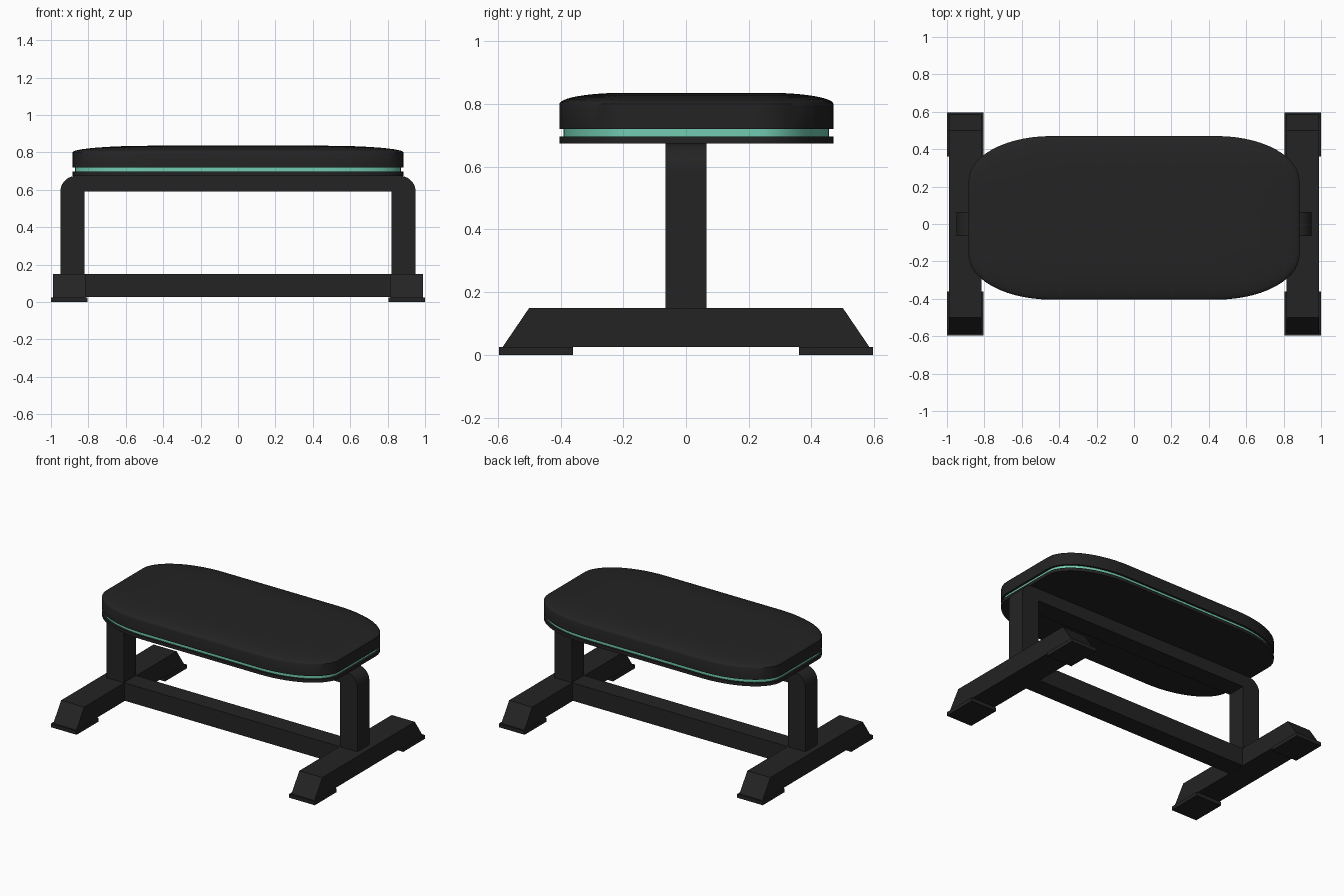
import bpy
import bmesh
from math import sin, cos, pi, radians

cube = bpy.data.objects.get("Cube")
if cube:
    bpy.data.objects.remove(cube, do_unlink=True)


def material(name, rgb):
    m = bpy.data.materials.new(name)
    m.use_nodes = True
    m.diffuse_color = (*rgb, 1)
    m.node_tree.nodes["Principled BSDF"].inputs["Base Color"].default_value = (*rgb, 1)
    return m


BLACK = material("matte black", (0.017, 0.017, 0.017))
TEAL = material("teal trim", (0.17, 0.60, 0.44))


def loft(name, rings, mat, smooth=False):
    """Skin matching rings of points and cap both ends."""
    bm = bmesh.new()
    loops = [[bm.verts.new(p) for p in ring] for ring in rings]
    for a, b in zip(loops, loops[1:]):
        for i in range(len(a)):
            j = (i + 1) % len(a)
            bm.faces.new((a[i], a[j], b[j], b[i]))
    bm.faces.new(loops[0][::-1])
    bm.faces.new(loops[-1])
    bmesh.ops.recalc_face_normals(bm, faces=bm.faces)
    mesh = bpy.data.meshes.new(name)
    bm.to_mesh(mesh)
    bm.free()
    mesh.materials.append(mat)
    ob = bpy.data.objects.new(name, mesh)
    bpy.context.collection.objects.link(ob)
    if smooth:
        bpy.ops.object.select_all(action='DESELECT')
        ob.select_set(True)
        bpy.context.view_layer.objects.active = ob
        bpy.ops.object.shade_smooth_by_angle(angle=radians(35))
    return ob


def box(name, x, y, z):
    ring = lambda h: [(x[0], y[0], h), (x[1], y[0], h), (x[1], y[1], h), (x[0], y[1], h)]
    return loft(name, [ring(z[0]), ring(z[1])], BLACK)


def extrude_y(name, profile, half, smooth=False):
    return loft(name, [[(x, y, z) for x, z in profile] for y in (-half, half)], BLACK, smooth)


# Seat layers share one outline: a rectangle with elliptical corners
SEAT_Y = 0.033
HALF_X, HALF_Y, RX, RY = 0.885, 0.437, 0.44, 0.24


def seat_ring(z, scale=1.0, inset=0.0):
    pts = []
    steps = 14
    for quarter, (sx, sy) in enumerate(((1, 1), (-1, 1), (-1, -1), (1, -1))):
        for i in range(steps + 1):
            a = (quarter + i / steps) * pi / 2
            x = sx * (HALF_X - RX) + (RX - inset) * cos(a)
            y = sy * (HALF_Y - RY) + (RY - inset) * sin(a)
            pts.append((x * scale, y * scale + SEAT_Y, z))
    return pts


loft("seat_board", [seat_ring(0.675), seat_ring(0.697)], BLACK, True)
loft("seat_trim", [seat_ring(0.697, inset=0.014), seat_ring(0.72, inset=0.014)], TEAL, True)

# Cushion with a softly domed top
dome = [seat_ring(0.80 + 0.036 * sin(t), 0.52 + 0.48 * cos(t))
        for t in (i / 12 * pi / 2 for i in range(13))]
loft("seat_cushion", [seat_ring(0.72)] + dome, BLACK, True)

# Arched frame: two posts joined by a top rail with rounded outer corners
R = 0.085
arc = [(0.865 + R * cos(i / 10 * pi / 2), 0.59 + R * sin(i / 10 * pi / 2)) for i in range(11)]
right_half = [(0.82, 0.59), (0.82, 0.15), (0.95, 0.15)] + arc
extrude_y("arched_frame", right_half + [(-x, z) for x, z in reversed(right_half)], 0.065, True)

# Lower crossbar
box("lower_crossbar", (-0.815, 0.815), (-0.065, 0.065), (0.028, 0.15))

# Feet with sloped ends, standing on ground pads
for side, s in (("left", 1), ("right", -1)):
    profile = [(-0.585, 0.025), (0.585, 0.025), (0.50, 0.15), (-0.50, 0.15)]
    loft(side + "_foot", [[(s * x, y, z) for y, z in profile] for x in (0.815, 0.99)], BLACK)
    for end, e in (("front", -1), ("back", 1)):
        box(f"{side}_{end}_ground_pad", sorted((s * 0.805, s)),
            sorted((e * 0.36, e * 0.597)), (0, 0.025))
